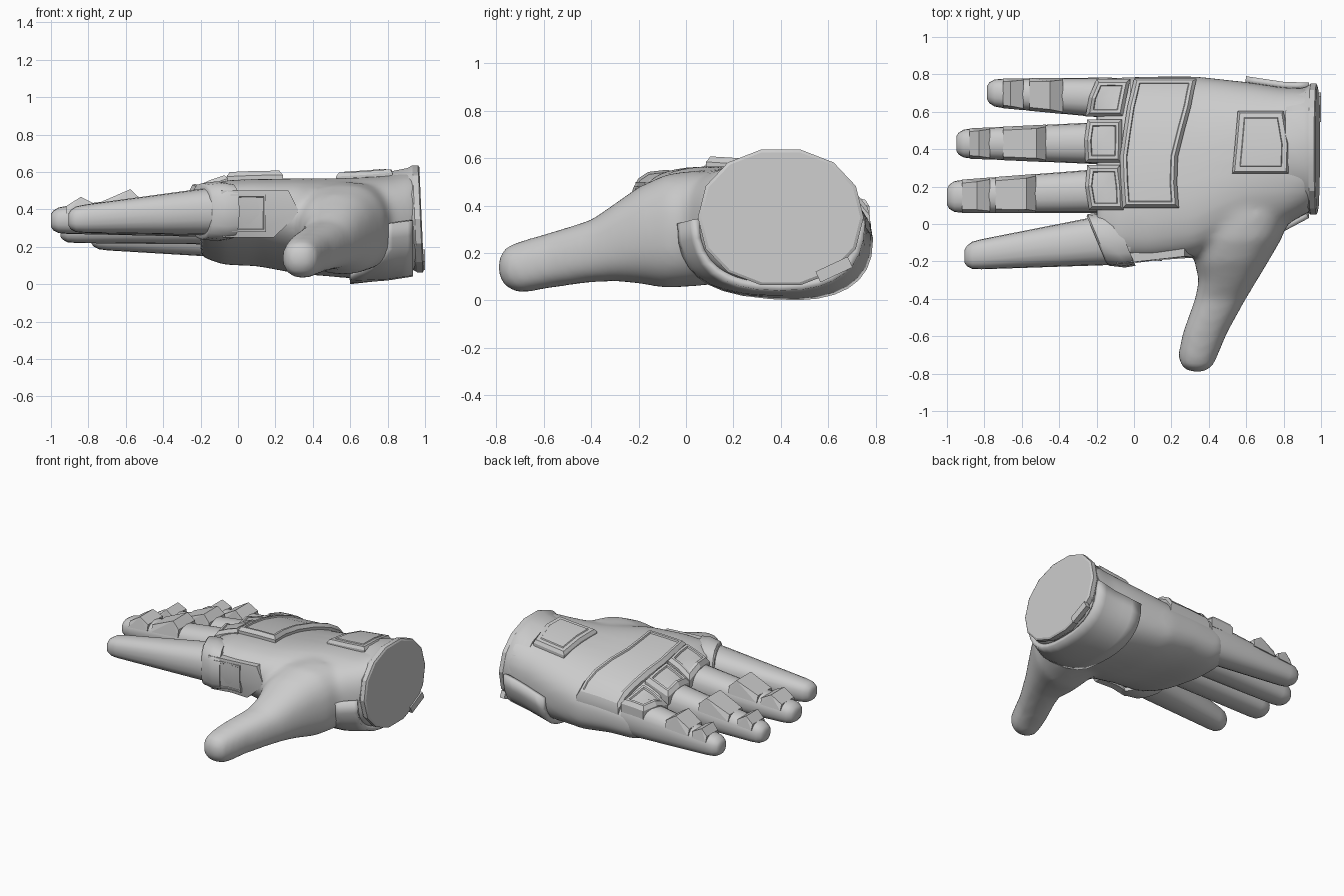
import bpy, bmesh
from math import sin, cos, pi, radians
from mathutils import Vector
from mathutils.bvhtree import BVHTree

if "Cube" in bpy.data.objects:
    bpy.data.objects.remove(bpy.data.objects["Cube"])

grey = bpy.data.materials.new("plain_grey")
grey.use_nodes = True
grey.diffuse_color = (0.6, 0.6, 0.6, 1)
grey.node_tree.nodes["Principled BSDF"].inputs["Base Color"].default_value = (0.6, 0.6, 0.6, 1)


def finish(bm, name, angle=30):
    bmesh.ops.recalc_face_normals(bm, faces=bm.faces)
    mesh = bpy.data.meshes.new(name)
    bm.to_mesh(mesh)
    bm.free()
    ob = bpy.data.objects.new(name, mesh)
    bpy.context.collection.objects.link(ob)
    mesh.materials.append(grey)
    bpy.ops.object.select_all(action="DESELECT")
    ob.select_set(True)
    bpy.context.view_layer.objects.active = ob
    if angle:
        bpy.ops.object.shade_smooth_by_angle(angle=radians(angle))
    return ob


def skin(bm, rings):
    """Join closed rings of points into a capped tube."""
    loops = [[bm.verts.new(p) for p in ring] for ring in rings]
    for a, b in zip(loops, loops[1:]):
        for i in range(len(a)):
            j = (i + 1) % len(a)
            bm.faces.new((a[i], a[j], b[j], b[i]))
    bm.faces.new(loops[0])
    bm.faces.new(loops[-1][::-1])


def power(v, n):
    return abs(v) ** (2 / n) * (1 if v >= 0 else -1)


def oval(centre, a, b, side, n=2.4, count=20):
    c = Vector(centre)
    return [c + Vector(side) * a * power(cos(t), n) + Vector((0, 0, b * power(sin(t), n)))
            for t in (2 * pi * i / count for i in range(count))]


# Palm sections: x, centre y, centre z, half width, half height, shear
SECTIONS = [(-.20, .30, .325, .45, .15, .17), (-.08, .30, .33, .485, .2, .17),
            (.10, .30, .33, .49, .21, .16), (.33, .31, .31, .48, .24, .14),
            (.60, .355, .30, .405, .265, .08), (.80, .36, .315, .37, .265, .02),
            (.96, .40, .345, .325, .27, 0)]


def palm_point(x, t, off=0):
    for s, e in zip(SECTIONS, SECTIONS[1:]):
        if x <= e[0]:
            break
    f = (x - s[0]) / (e[0] - s[0])
    cy, cz, w, h, k = [p + (q - p) * f for p, q in zip(s[1:], e[1:])]
    dy = (w + off) * power(cos(t), 2.5)
    return Vector((x, cy + dy, cz + (h + off) * power(sin(t), 2.5) - k * dy))


# Hand body and thumb, fused into one skin
body = bmesh.new()
skin(body, [[palm_point(s[0], 2 * pi * i / 40) for i in range(40)] for s in SECTIONS])
THUMB = [(.3, .34, .84, .08, .5), (.05, .33, .84, .06, .55), (-.08, .33, .79, .05, .535),
         (-.2, .32, .72, .07, .48), (-.3, .345, .66, .08, .41), (-.4, .325, .60, .075, .34),
         (-.58, .26, .50, .05, .285), (-.70, .235, .45, .028, .25), (-.765, .25, .42, .055, .225),
         (-.795, .31, .37, .11, .17)]
skin(body, [oval(((l + r) / 2, y, (d + u) / 2), (r - l) / 2, (u - d) / 2, (1, 0, 0))
            for y, l, r, d, u in THUMB])
bmesh.ops.recalc_face_normals(body, faces=body.faces)
support = body.copy()

# Fingers: tip x, base y and z, tip y and z, base and tip half width
FINGERS = {"index": (-.905, -.085, .39, -.172, .345, .135, .073),
           "middle": (-1.0, .178, .38, .145, .34, .118, .085),
           "ring": (-.95, .432, .34, .43, .29, .114, .077),
           "little": (-.785, .675, .275, .702, .255, .108, .074)}


def finger_at(name, x):
    tip, by, bz, ty, tz, bw, tw = FINGERS[name]
    f = (x + .15) / (tip + .15)
    return (by + (ty - by) * f, bz + (tz - bz) * f, bw + (tw - bw) * f,
            .127 + (.069 - .127) * f)


def finger(bm, name):
    tip = FINGERS[name][0]
    rings = []
    for x, s in ((-.02, .95), (-.15, 1), (-.4, 1), (tip + .09, 1), (tip + .04, .95),
                 (tip + .012, .75), (tip, .5)):
        y, z, w, h = finger_at(name, x)
        rings.append(oval((x, y, z), w * s, h * s, (0, 1, 0)))
    skin(bm, rings)


for key in FINGERS:
    finger(support, key)
    bm = bmesh.new()
    finger(bm, key)
    finish(bm, key + "_finger", 45)

hand = finish(body, "palm_and_thumb", 0)
remesh = hand.modifiers.new("fuse", "REMESH")
remesh.mode = "VOXEL"
remesh.voxel_size = .02
remesh.use_smooth_shade = True
soft = hand.modifiers.new("soften", "SMOOTH")
soft.factor, soft.iterations = .5, 16
tree = BVHTree.FromBMesh(support)


def plate(name, rows, lift, depth, pull, steps, axis=2):
    """Raised panel laid on the skin; rows hold x start, x end and the cross position."""
    bm = bmesh.new()
    mid = (rows[0][2] + rows[-1][2]) / 2
    out = Vector((0, 0, 1)) if axis == 2 else Vector((0, -1, 0))
    grid = []
    for x0, x1, v in rows:
        line = []
        for i in range(3):
            x = x0 + (x1 - x0) * i / 2
            s = mid + (v - mid) * pull
            start = Vector((x, s, 2)) if axis == 2 else Vector((x, -2, s))
            p = tree.ray_cast(start, -out)[0] + out * lift
            p[1 if axis == 2 else 2] = v
            line.append(bm.verts.new(p))
        grid.append(line)
    top = [bm.faces.new((a[i], a[i + 1], b[i + 1], b[i]))
           for a, b in zip(grid, grid[1:]) for i in range(2)]
    bm.normal_update()
    if top[0].normal.dot(out) < 0:
        bmesh.ops.reverse_faces(bm, faces=top)
    new = bmesh.ops.extrude_face_region(bm, geom=top)["geom"]
    roof = [f for f in new if isinstance(f, bmesh.types.BMFace)]
    roof_verts = {v for f in roof for v in f.verts}
    for v in bm.verts:
        if v not in roof_verts:
            v.co -= out * depth
    # Sloped edge, flat rim, then a sunken centre
    for width, rise in steps:
        bm.normal_update()
        bmesh.ops.inset_region(bm, faces=roof, thickness=width, depth=0, use_even_offset=True)
        bmesh.ops.translate(bm, verts=list({v for f in roof for v in f.verts}), vec=out * rise)
    finish(bm, name, 20)


# Armour panels on the back of the hand, wrist and side
RIM = ((.018, .025), (.016, 0), (.004, -.01))
plate("back_plate", [(-.06, .24, .085), (-.07, .23, .22), (-.075, .235, .36), (-.055, .27, .50),
                     (-.035, .305, .63), (-.015, .32, .71), (0, .335, .777)],
      .02, .035, .985, RIM)
plate("wrist_plate", [(.525, .825, .27), (.54, .83, .43), (.555, .80, .605)],
      .012, .05, .9, ((.012, .02), (.025, 0), (.004, .006)))
for key, rows in (("middle", [(-.24, -.055, .075), (-.26, -.06, .2), (-.25, -.075, .315)]),
                  ("ring", [(-.26, -.07, .33), (-.265, -.065, .45), (-.25, -.065, .56)]),
                  ("little", [(-.26, -.06, .575), (-.24, -.04, .68), (-.20, -.02, .775)])):
    plate("knuckle_plate_" + key, rows, .01, .06, .68, RIM)
plate("side_panel", [(-.08, .19, .25), (-.08, .33, .38), (-.09, .27, .50)],
      .008, .05, .6, ((.01, 0),), axis=1)
plate("side_inset", [(-.03, .15, .28), (-.035, .15, .38), (-.04, .15, .48)],
      .014, .04, .6, ((.012, 0), (.003, -.004)), axis=1)


# Wedge guards on the fingers
def wedge(name, key, x0, peak, x1, rise):
    bm = bmesh.new()
    for x, up, wide in ((x0, -.002, .8), (peak, rise, .82), (x1, -.004, .9)):
        y, z, w, h = finger_at(key, x)
        for side in (-1, 1):
            bm.verts.new((x, y + side * w * wide, z + h + up))
            bm.verts.new((x, y + side * w * 1.01, z + h * .45))
    bmesh.ops.convex_hull(bm, input=bm.verts)
    finish(bm, name, 0)


for key, near, far in (("middle", (-.74, -.575, -.525), (-.92, -.84, -.77)),
                       ("ring", (-.70, -.52, -.47), (-.88, -.83, -.77)),
                       ("little", (-.56, -.45, -.38), (-.70, -.66, -.59))):
    wedge(key + "_long_guard", key, *near, .05)
    wedge(key + "_short_guard", key, *far, .04)

# Slanted collar round the index finger
bm = bmesh.new()
rings = []
for x, s in ((-.20, .92), (-.19, 1), (-.11, 1.07), (-.05, 1.0)):
    ring = oval((x, -.085, .39), .138 * s, .15 * s, (0, 1, 0), 2.8, 16)
    rings.append([p - Vector((.42 * (p.y + .085), 0, 0)) for p in ring])
skin(bm, rings)
finish(bm, "index_collar", 40)

# Wrist cuff with a faceted rim
bm = bmesh.new()
rings = []
for x, s in ((.82, .88), (.92, .95), (.945, 1), (.975, 1), (.982, .96)):
    ring = oval((x, .40, .35), .35 * s, .293 * s, (0, 1, 0), 2.1, 14)
    rings.append([p - Vector((.045 * (p.z - .35), 0, 0)) for p in ring])
skin(bm, rings)
finish(bm, "wrist_cuff", 25)

# Heel guard wrapping the underside of the wrist, with a slanted front corner
bm = bmesh.new()
grid = []
for i in range(17):
    start = max(.60, .80 - .045 * max(0, i - 2))
    grid.append([bm.verts.new(palm_point(start + (.935 - start) * r / 5, pi + pi * i / 16, .03))
                 for r in range(6)])
for a, b in zip(grid, grid[1:]):
    for r in range(5):
        bm.faces.new((a[r], a[r + 1], b[r + 1], b[r]))
guard = finish(bm, "heel_guard", 35)
thick = guard.modifiers.new("thickness", "SOLIDIFY")
thick.thickness, thick.offset = .035, -1

# Small tab on the cuff rim
bm = bmesh.new()
bmesh.ops.create_cube(bm, size=1)
bmesh.ops.scale(bm, vec=(.035, .15, .05), verts=bm.verts)
tab = finish(bm, "cuff_tab", 0)
tab.location = (.983, .625, .13)
tab.rotation_euler.x = radians(25)
